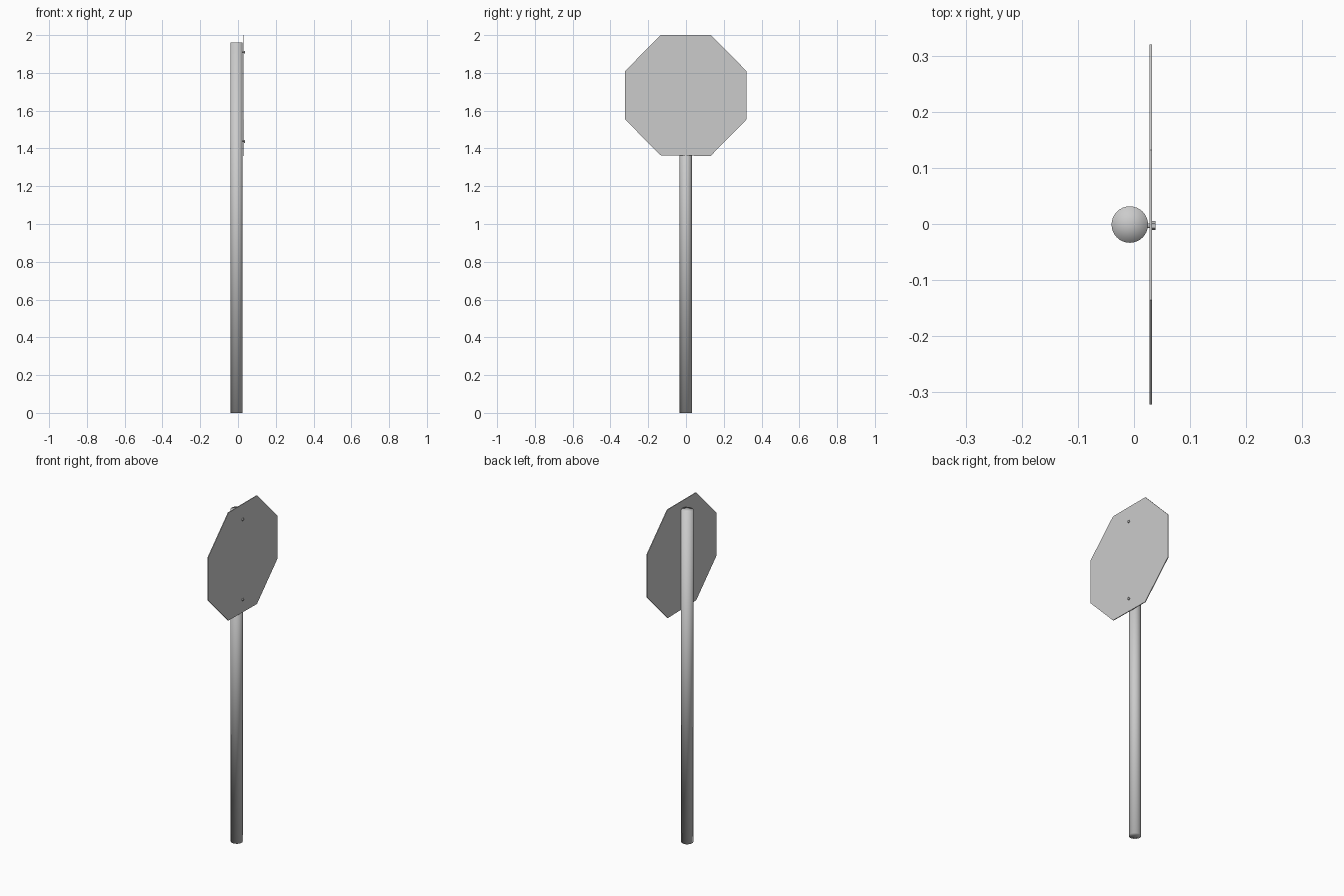
import bpy, bmesh, math

if "Cube" in bpy.data.objects:
    bpy.data.objects.remove(bpy.data.objects["Cube"])

def cylinder_x(name, x0, x1, y, z, r, sides):
    """Cylinder lying along x, from x0 to x1."""
    bpy.ops.mesh.primitive_cylinder_add(vertices=sides, radius=r, depth=x1 - x0,
                                        location=((x0 + x1) / 2, y, z),
                                        rotation=(0, math.pi / 2, 0))
    ob = bpy.context.object
    ob.name = name
    return ob

# Round pole, smooth over its caps
H = 1.96
bpy.ops.mesh.primitive_cylinder_add(vertices=32, radius=0.0325, depth=H,
                                    end_fill_type='TRIFAN',
                                    location=(-0.0075, -0.001, H / 2))
pole = bpy.context.object
pole.name = "pole"
bpy.ops.object.shade_smooth()

# Thin octagonal sign plate facing +x
outline = [(-0.135, 1.364), (0.13, 1.36), (0.32, 1.553), (0.32, 1.81),
           (0.132, 2.0), (-0.135, 2.0), (-0.322, 1.81), (-0.322, 1.553)]
X0, X1 = 0.028, 0.0325
bm = bmesh.new()
face = bm.faces.new([bm.verts.new((X0, y, z)) for y, z in outline])
ext = bmesh.ops.extrude_face_region(bm, geom=[face])
bmesh.ops.translate(bm, vec=(X1 - X0, 0, 0),
                    verts=[v for v in ext["geom"] if isinstance(v, bmesh.types.BMVert)])
bmesh.ops.recalc_face_normals(bm, faces=bm.faces)
mesh = bpy.data.meshes.new("sign_plate")
bm.to_mesh(mesh)
bm.free()
bpy.context.collection.objects.link(bpy.data.objects.new("sign_plate", mesh))

# Bolts: hex head on the plate, shank running back into the pole
for label, z in (("upper", 1.91), ("lower", 1.437)):
    cylinder_x(label + "_bolt_head", X1 - 0.001, 0.038, -0.003, z, 0.008, 6)
    cylinder_x(label + "_bolt_shank", 0.015, X1, -0.003, z, 0.004, 12)
